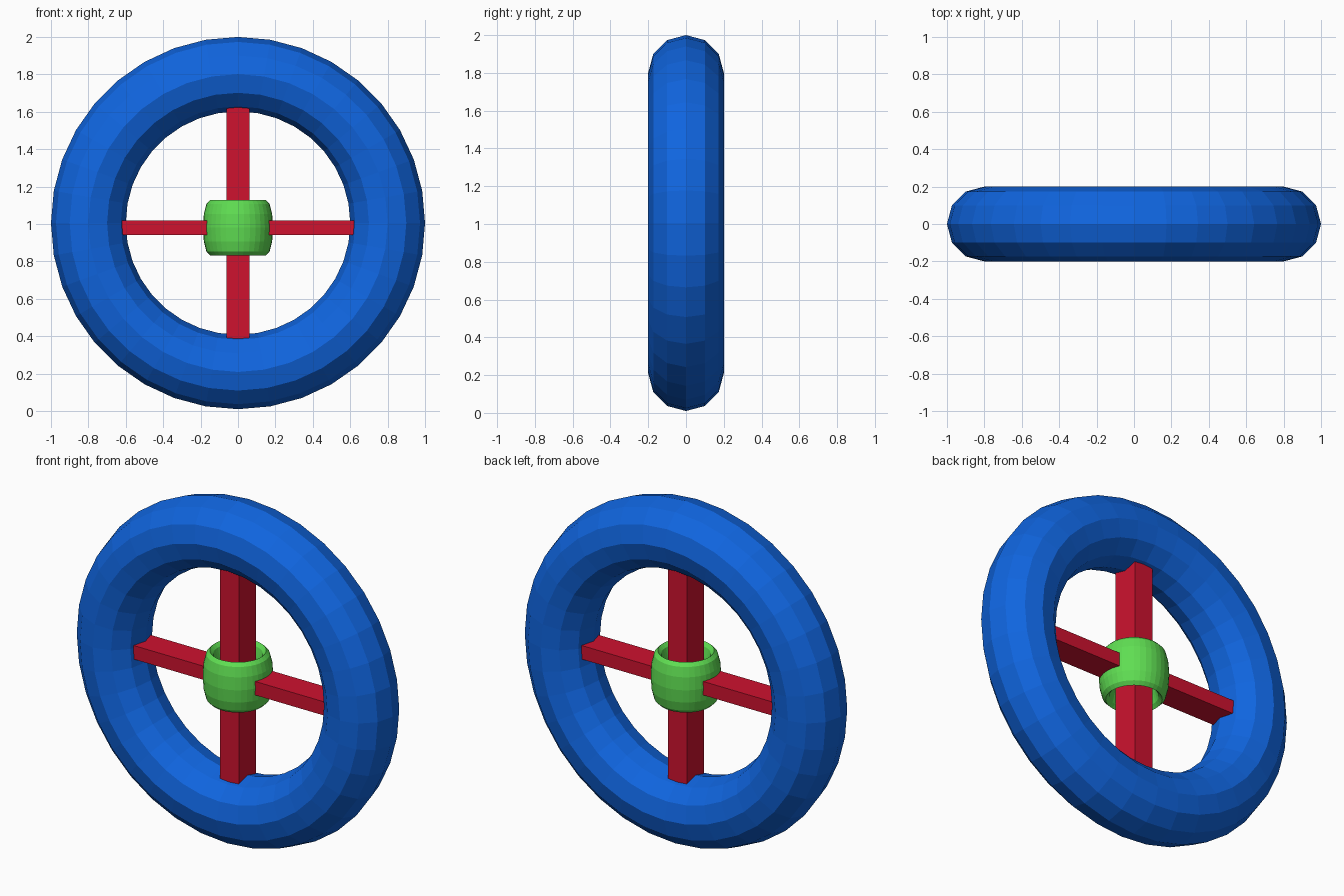
import bpy
from math import radians

if "Cube" in bpy.data.objects:
    bpy.data.objects.remove(bpy.data.objects["Cube"])


def material(name, rgb):
    m = bpy.data.materials.new(name)
    m.diffuse_color = (*rgb, 1.0)
    m.use_nodes = True
    m.node_tree.nodes["Principled BSDF"].inputs["Base Color"].default_value = m.diffuse_color
    return m


BLUE = material("blue", (0.005, 0.13, 0.74))
RED = material("red", (0.62, 0.006, 0.028))
GREEN = material("green", (0.115, 0.73, 0.085))


def ring(name, z, major, minor, scale, mat, rot=(0, 0, 0)):
    bpy.ops.mesh.primitive_torus_add(
        major_radius=major, minor_radius=minor, major_segments=36,
        minor_segments=12, location=(0, 0, z), rotation=rot)
    ob = bpy.context.object
    ob.name = name
    ob.scale = scale
    ob.data.materials.append(mat)
    return ob


def bar(name, z, size, mat):
    bpy.ops.mesh.primitive_cube_add(size=1, location=(0, 0, z))
    ob = bpy.context.object
    ob.name = name
    ob.scale = size
    ob.data.materials.append(mat)
    return ob


# Tyre: flat-faced ring standing upright, axis along y
ring("tyre", 1.005, 0.8, 0.2, (1, 0.995, 1), BLUE, (radians(90), 0, 0))

# Hub: small ring stretched along z around the vertical spoke
ring("hub", 0.98, 0.15, 0.0375, (1, 1, 3.93), GREEN)

# Crossed spokes, ends buried in the tyre
bar("vertical_spoke", 1.005, (0.123, 0.16, 1.4), RED)
bar("horizontal_spoke", 0.98, (1.4, 0.16, 0.08), RED)
